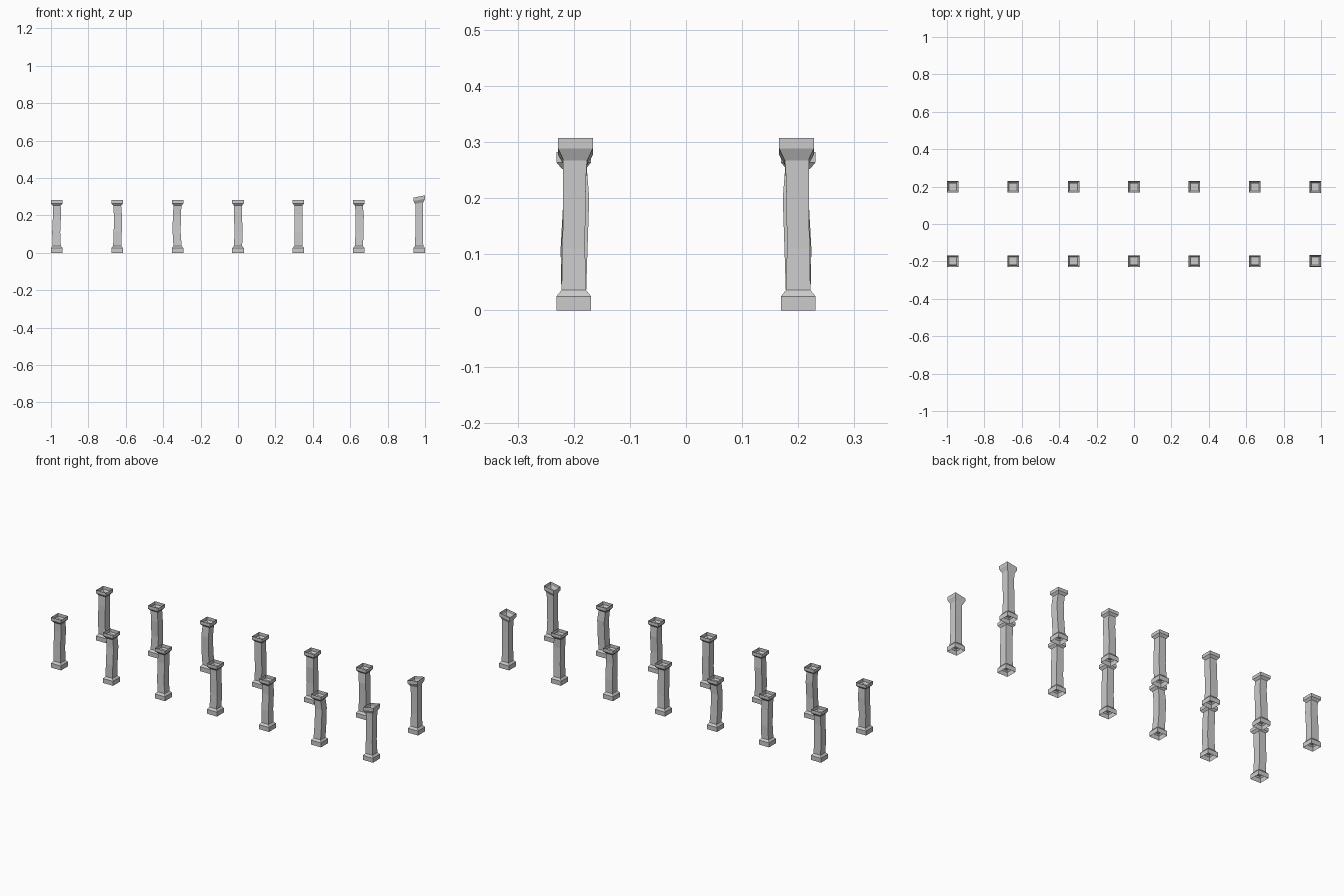
import bpy, bmesh

if "Cube" in bpy.data.objects:
    bpy.data.objects.remove(bpy.data.objects["Cube"])


def loft(name, rings, capped):
    """Square rings (cx, cy, z, half width, z slope along x) joined into a tube."""
    bm = bmesh.new()
    loops = []
    for cx, cy, z, h, s in rings:
        loops.append([bm.verts.new((cx + a * h, cy + b * h, z + s * a * h))
                      for a, b in ((-1, -1), (1, -1), (1, 1), (-1, 1))])
    for lo, hi in zip(loops, loops[1:]):
        for i in range(4):
            j = (i + 1) % 4
            bm.faces.new((lo[i], lo[j], hi[j], hi[i]))
    if capped:
        bm.faces.new(loops[0][::-1])
        bm.faces.new(loops[-1])
    me = bpy.data.meshes.new(name)
    bm.to_mesh(me)
    bm.free()
    ob = bpy.data.objects.new(name, me)
    bpy.context.collection.objects.link(ob)
    return ob


# sideways wobble of each shaft: (x low, x high, y low, y high)
wobble = [(-.003, .001, .002, .004), (.003, .004, -.002, .003), (-.005, -.004, .003, .006),
          (.003, .0, .002, .002), (.0, .001, -.001, .004), (.004, .005, .003, .006),
          (-.001, .0, .0, .001)]

for k, (xl, xh, yl, yh) in enumerate(wobble):
    x = -0.969 + k * 0.323
    last = k == 6
    lift, slope = (0.019, 0.19) if last else (0.0, 0.0)
    for side in (-1, 1):
        y = side * 0.2

        # flared plinth, open underneath
        loft("column_base", [(x, y, 0, .031, 0), (x, y, .025, .031, 0),
                             (x, y, .036, .022, 0)], False)

        # crooked shaft, closed at both ends
        h = .020 if last else .0215
        loft("column_shaft", [(x, y, .03, .022, 0),
                              (x + xl, y - side * yl, .11, h, 0),
                              (x + xh, y - side * yh, .20, h, 0),
                              (x, y - side * .002, .257 + lift * .6, .021, slope)], True)

        # flared capital, open on top
        cy = y - side * (.003 if last else 0)
        loft("column_capital", [(x, cy, .252 + lift * .6, .021, slope),
                                (x, cy, .264 + lift, .031, slope),
                                (x, cy, .282 + lift, .031, slope)], False)
